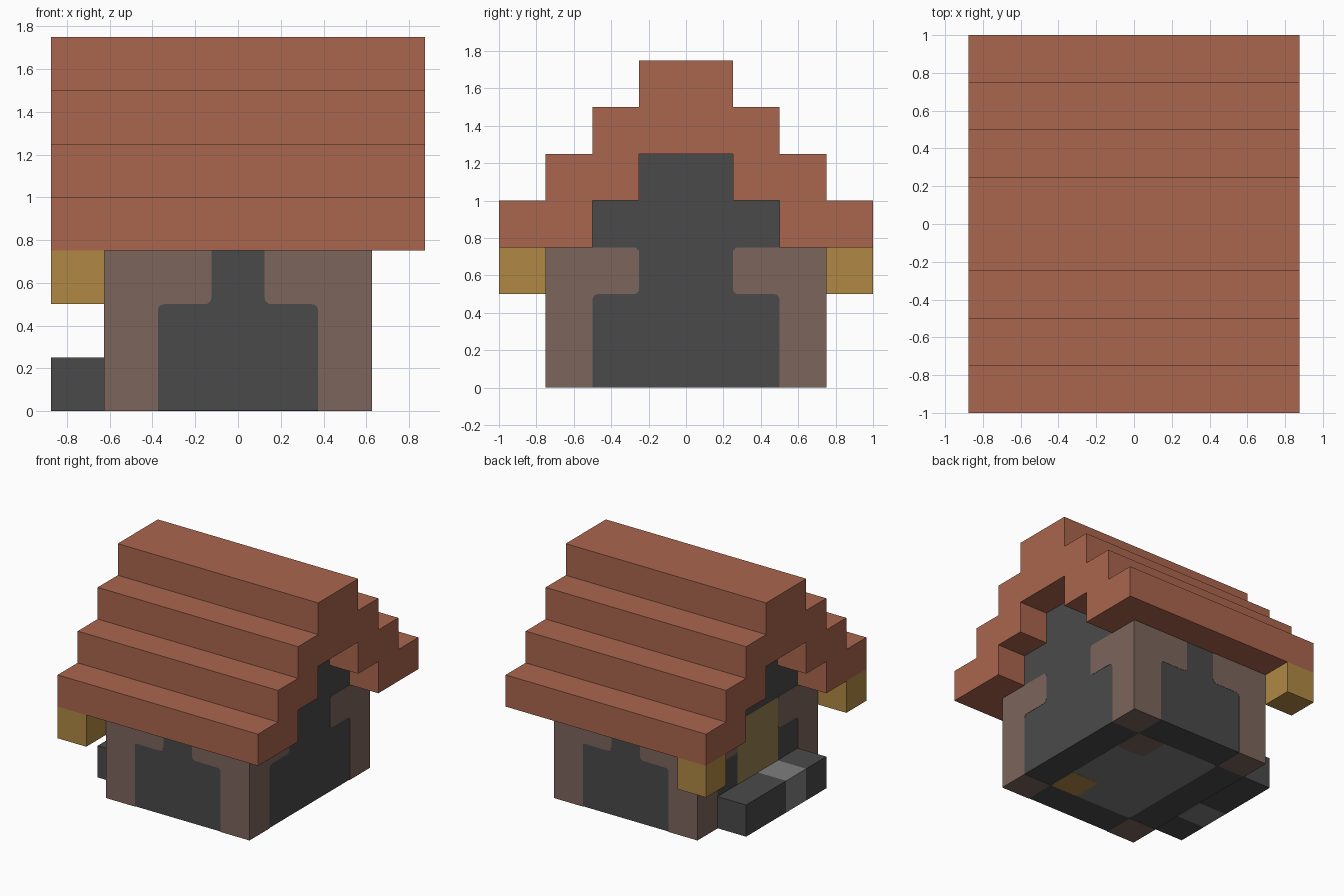
import bpy, bmesh
from math import sin, cos, pi
from mathutils import Vector

cube = bpy.data.objects.get("Cube")
if cube:
    bpy.data.objects.remove(cube, do_unlink=True)

U = 0.25        # building module
SKIN = 0.002    # thickness of flush colour plates


def material(name, *rgb):
    lin = [((c / 255 + 0.055) / 1.055) ** 2.4 for c in rgb] + [1]
    m = bpy.data.materials.new(name)
    m.use_nodes = True
    m.diffuse_color = lin
    m.node_tree.nodes["Principled BSDF"].inputs["Base Color"].default_value = lin
    return m


TILE = material("terracotta tile", 170, 102, 78)
TIMBER = material("brown timber", 124, 101, 92)
STONE = material("dark stone", 74, 74, 74)
PALE = material("pale stone", 126, 126, 126)
LAMP = material("ochre lamp", 176, 137, 68)
DOOR = material("door wood", 150, 128, 82)


def prism(name, outline, place, depth, mat):
    """Extrude a 2D outline; place(u, v) gives its 3D start point."""
    bm = bmesh.new()
    face = bm.faces.new([bm.verts.new(place(u, v)) for u, v in outline])
    ext = bmesh.ops.extrude_face_region(bm, geom=[face])
    verts = [g for g in ext["geom"] if isinstance(g, bmesh.types.BMVert)]
    bmesh.ops.translate(bm, verts=verts, vec=depth)
    bmesh.ops.recalc_face_normals(bm, faces=bm.faces)
    mesh = bpy.data.meshes.new(name)
    bm.to_mesh(mesh)
    bm.free()
    mesh.materials.append(mat)
    obj = bpy.data.objects.new(name, mesh)
    bpy.context.collection.objects.link(obj)
    return obj


def box(name, x, y, z, mat):
    rect = [(x[0], y[0]), (x[1], y[0]), (x[1], y[1]), (x[0], y[1])]
    return prism(name, rect, lambda u, v: (u, v, z[0]), (0, 0, z[1] - z[0]), mat)


def rounded(points, corners, r=0.03, steps=4):
    """Round the chosen right-angled corners of an outline."""
    out = []
    for i, p in enumerate(points):
        if i not in corners:
            out.append(p)
            continue
        p = Vector(p)
        a = (Vector(points[i - 1]) - p).normalized() * r
        b = (Vector(points[(i + 1) % len(points)]) - p).normalized() * r
        for k in range(steps + 1):
            t = k / steps * pi / 2
            out.append(tuple(p + a * (1 - sin(t)) + b * (1 - cos(t))))
    return out


def stairs(count, base):
    """Right half of a stepped gable, from eave to ridge."""
    pts = []
    for i in range(count):
        y, z = (count - i) * U, base + i * U
        pts += [(y, z), (y, z + U)]
    return pts


def mirror(half):
    return half + [(-y, z) for y, z in reversed(half)]


# Stone walls with stepped gables
wall_half = [(3 * U, SKIN)] + [(3 * U, 3 * U)] + stairs(2, 3 * U)
prism("stone_walls", mirror(wall_half), lambda y, z: (-2.5 * U, y, z),
      (5 * U, 0, 0), STONE)

# Stepped roof: outer stairs, then back along the underside
under = list(reversed(stairs(2, 3 * U)))
roof_half = stairs(4, 3 * U)
roof = roof_half + [(-y, z) for y, z in reversed(roof_half)]
roof += [(-y, z) for y, z in reversed(under)] + under
prism("stepped_roof", roof, lambda y, z: (-3.5 * U, y, z), (7 * U, 0, 0), TILE)

# Corner timbers with braces on all four walls
for side in (-1, 1):
    for end in (-1, 1):
        for wall, half, dist in (("long", 2.5 * U, 3 * U), ("gable", 3 * U, 2.5 * U)):
            shape = [(half, 0), (half, 3 * U), (half - 2 * U, 3 * U),
                     (half - 2 * U, 2 * U), (half - U, 2 * U), (half - U, 0)]
            shape = rounded(shape, (3, 4) if wall == "long" else (2, 3, 4))
            if wall == "long":
                place = lambda u, v: (u * end, dist * side, v)
                depth = (0, SKIN * side, 0)
            else:
                place = lambda u, v: (dist * side, u * end, v)
                depth = (SKIN * side, 0, 0)
            prism(f"{wall}_wall_timber", shape, place, depth, TIMBER)
        # Foot of each corner post on the underside
        foot = [(2.5 * U, 3 * U), (1.5 * U, 3 * U), (1.5 * U, 2 * U), (2.5 * U, 2 * U)]
        prism("post_foot", rounded(foot, (2,)),
              lambda u, v: (u * side, v * end, 0), (0, 0, SKIN), TIMBER)

# Floor on the underside, with two coloured slabs in its corners
floor = [(-1.5 * U, -2 * U), (1.5 * U, -2 * U), (1.5 * U, 2 * U), (-1.5 * U, 2 * U)]
prism("floor", rounded(floor, range(4)), lambda u, v: (u, v, 0.001),
      (0, 0, SKIN), PALE)
slab = [(0.5 * U, U), (1.5 * U, U), (1.5 * U, 2 * U), (0.5 * U, 2 * U)]
for name, flip, mat in (("timber_slab", 1, TIMBER), ("ochre_slab", -1, LAMP)):
    prism(name, rounded(slab, range(4)), lambda u, v: (u, v * flip, 0),
          (0, 0, SKIN), mat)

# Door on the right gable wall
box("door", (-2.5 * U - SKIN, -2.5 * U), (-U, U), (U, 3 * U), DOOR)

# Doorstep with a pale block
for name, y, mat in (("step_back", (0, 2 * U), STONE),
                     ("step_middle", (-U, 0), PALE),
                     ("step_front", (-2 * U, -U), STONE)):
    box(name, (-3.5 * U, -2.5 * U), y, (0, U), mat)

# Lamps under the eaves
for name, y in (("front_lamp", (-4 * U, -3 * U)), ("back_lamp", (3 * U, 4 * U))):
    box(name, (-3.5 * U, -2.5 * U), y, (2 * U, 3 * U), LAMP)
